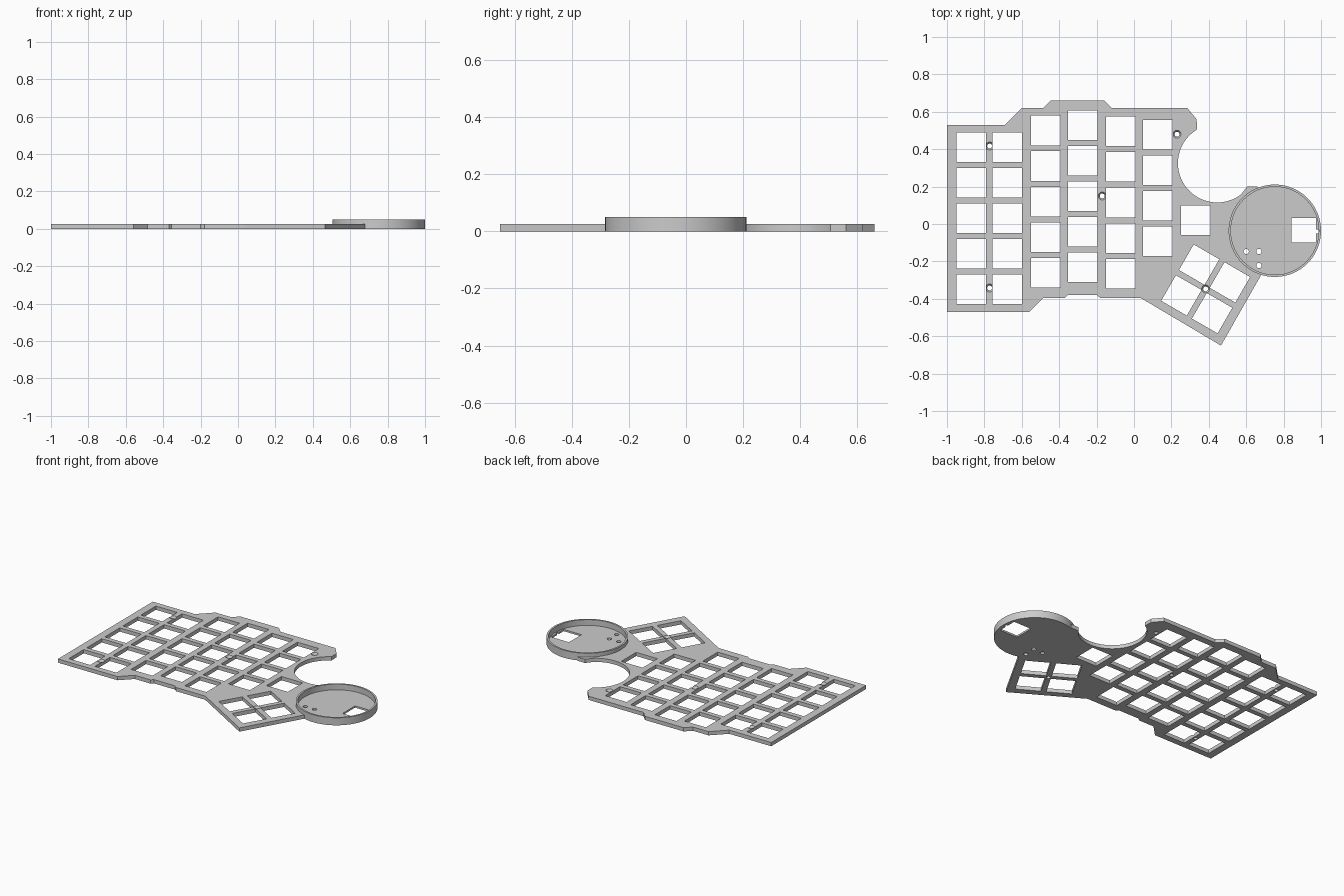
import bpy, bmesh
from math import cos, sin, radians, pi
from mathutils import Matrix, Vector

if "Cube" in bpy.data.objects:
    bpy.data.objects.remove(bpy.data.objects["Cube"])

grey = bpy.data.materials.new("light grey")
grey.use_nodes = True
colour = (0.6, 0.6, 0.6, 1)
grey.diffuse_color = colour
grey.node_tree.nodes["Principled BSDF"].inputs["Base Color"].default_value = colour

THICK, RIM, FLOOR = 0.025, 0.05, 0.012
KEY, PITCH = 0.158, 0.19
CUP = (0.753, -0.036)
THUMB = Vector((0.383, -0.347))


def prism(bm, pts, z0, z1):
    """Closed upright prism over a counter-clockwise outline."""
    low = [bm.verts.new((p[0], p[1], z0)) for p in pts]
    high = [bm.verts.new((p[0], p[1], z1)) for p in pts]
    bm.faces.new(low[::-1])
    bm.faces.new(high)
    n = len(pts)
    for i in range(n):
        j = (i + 1) % n
        bm.faces.new((low[i], low[j], high[j], high[i]))


def square(c, w, turn=0):
    rot = Matrix.Rotation(turn, 2)
    return [Vector(c) + rot @ Vector((sx * w / 2, sy * w / 2))
            for sx, sy in ((-1, -1), (1, -1), (1, 1), (-1, 1))]


def arc(c, r, a0, a1, n):
    return [(c[0] + r * cos(a0 + (a1 - a0) * i / n),
             c[1] + r * sin(a0 + (a1 - a0) * i / n)) for i in range(n + 1)]


def circle(c, r, n=24):
    return arc(c, r, 0, 2 * pi, n)[:-1]


def cone(bm, c, r0, r1, z0, z1):
    bmesh.ops.create_cone(bm, cap_ends=True, segments=24, radius1=r0, radius2=r1,
                          depth=z1 - z0,
                          matrix=Matrix.Translation((c[0], c[1], (z0 + z1) / 2)))


def finish(bm, name):
    mesh = bpy.data.meshes.new(name)
    bm.to_mesh(mesh)
    bm.free()
    obj = bpy.data.objects.new(name, mesh)
    bpy.context.collection.objects.link(obj)
    mesh.materials.append(grey)
    return obj


def activate(obj):
    bpy.ops.object.select_all(action='DESELECT')
    obj.select_set(True)
    bpy.context.view_layer.objects.active = obj


def cut(obj, bm):
    """Subtract the solids in bm from obj."""
    cutter = finish(bm, "cutter")
    cutter.hide_render = True
    activate(obj)
    mod = obj.modifiers.new("cut", 'BOOLEAN')
    mod.operation, mod.solver, mod.object = 'DIFFERENCE', 'EXACT', cutter
    bpy.ops.object.modifier_apply(modifier=mod.name)
    bpy.data.objects.remove(cutter)


# Switch plate: stepped outline with a round bite on the back edge
outline = [(-1, -0.47), (-0.56, -0.47), (-0.485, -0.395), (-0.37, -0.395),
           (-0.355, -0.38), (-0.2, -0.38), (-0.18, -0.395), (0.035, -0.395),
           (0.465, -0.65), (0.683, -0.267), CUP, (0.66, 0.2), (0.605, 0.2)]
outline += arc((0.445, 0.325), 0.21, radians(-53), radians(-239), 40)
outline += [(0.335, 0.56), (0.285, 0.62), (-0.12, 0.62), (-0.16, 0.66),
            (-0.445, 0.66), (-0.485, 0.62), (-0.6, 0.62), (-0.69, 0.53), (-1, 0.53)]
bm = bmesh.new()
prism(bm, outline, 0, THICK)
plate = finish(bm, "switch_plate")

# Key openings: staggered columns (x, top row y, rows), one extra key, thumb block
bm = bmesh.new()
columns = [(-0.87, 0.41, 5), (-0.677, 0.41, 5), (-0.473, 0.5, 5), (-0.275, 0.528, 5),
           (-0.072, 0.495, 5), (0.128, 0.478, 4), (0.33, 0.02, 1)]
for x, top, rows in columns:
    for r in range(rows):
        prism(bm, square((x, top - r * PITCH), KEY), -0.1, 0.1)
tilt = radians(-30)
for sx in (-1, 1):
    for sy in (-1, 1):
        off = Matrix.Rotation(tilt, 2) @ Vector((sx, sy)) * PITCH / 2
        prism(bm, square(THUMB + off, KEY, tilt), -0.1, 0.1)
prism(bm, circle(CUP, 0.242, 96), -0.1, 0.1)
cut(plate, bm)

# Screw holes with countersinks
screws = [(-0.772, 0.417), (-0.772, -0.342), (-0.17, 0.15), (0.23, 0.48), THUMB]
for r0, r1, z0, z1 in ((0.013, 0.013, -0.1, 0.1), (0.012, 0.022, 0.01, THICK + 0.001)):
    bm = bmesh.new()
    for c in screws:
        cone(bm, c, r0, r1, z0, z1)
    cut(plate, bm)

# Round tray with a thin floor and raised rim
bm = bmesh.new()
prism(bm, circle(CUP, 0.247, 96), 0, RIM)
tray = finish(bm, "round_tray")
bm = bmesh.new()
prism(bm, circle(CUP, 0.235, 96), FLOOR, 0.1)
cut(tray, bm)

# Tray openings: cable window, small wall notch and three pin holes
bm = bmesh.new()
prism(bm, square((0.907, -0.033), 0.132), -0.1, 0.1)
for c in ((0.6, -0.147), (0.668, -0.147), (0.668, -0.222)):
    prism(bm, circle(c, 0.014), -0.1, 0.1)
cut(tray, bm)
bm = bmesh.new()
prism(bm, square((0.975, -0.04), 0.022), -0.1, 0.1)
cut(tray, bm)

for obj in (plate, tray):
    activate(obj)
    bpy.ops.object.shade_smooth_by_angle(angle=radians(30))
